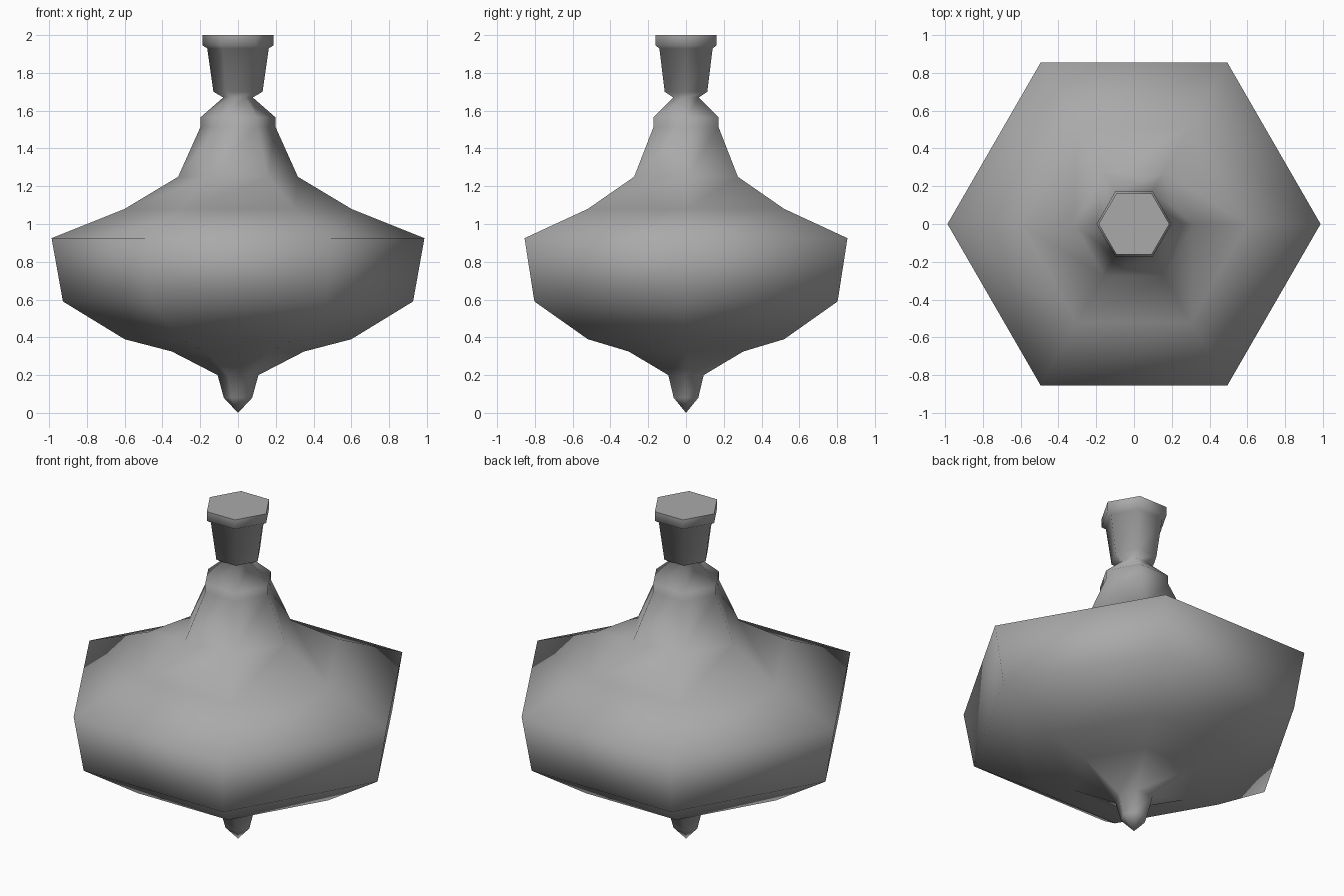
import bpy
import bmesh
from math import pi, sin, cos

SIDES = 6

cube = bpy.data.objects.get("Cube")
if cube:
    bpy.data.objects.remove(cube, do_unlink=True)


def make_material(name, color):
    mat = bpy.data.materials.new(name)
    mat.use_nodes = True
    mat.diffuse_color = color
    mat.node_tree.nodes["Principled BSDF"].inputs["Base Color"].default_value = color
    return mat


grey = make_material("plain_grey", (0.4, 0.4, 0.4, 1))


def lathe(name, profile, mat):
    """Turn (radius, height) points into a six-sided, smooth-shaded solid."""
    bm = bmesh.new()
    rings = []
    for r, z in profile:
        if r == 0:
            rings.append([bm.verts.new((0, 0, z))] * SIDES)
        else:
            rings.append([bm.verts.new((r * cos(2 * pi * i / SIDES),
                                        r * sin(2 * pi * i / SIDES), z))
                          for i in range(SIDES)])
    for low, high in zip(rings, rings[1:]):
        for i in range(SIDES):
            j = (i + 1) % SIDES
            corners = dict.fromkeys((low[i], low[j], high[j], high[i]))
            bm.faces.new(list(corners)).smooth = True
    # Flat cap with a crisp rim
    cap = bm.faces.new(rings[-1])
    for edge in cap.edges:
        edge.smooth = False
    bmesh.ops.recalc_face_normals(bm, faces=bm.faces)
    mesh = bpy.data.meshes.new(name)
    bm.to_mesh(mesh)
    bm.free()
    mesh.materials.append(mat)
    obj = bpy.data.objects.new(name, mesh)
    bpy.context.collection.objects.link(obj)
    return obj


# Pointed tip, wide body, tapering neck, then the gripped knob
tip = [(0, 0), (0.075, 0.08), (0.108, 0.2)]
body = [(0.35, 0.325), (0.6, 0.39), (0.927, 0.59), (0.987, 0.925), (0.6, 1.08)]
neck = [(0.317, 1.25), (0.198, 1.515), (0.198, 1.565), (0.078, 1.67)]
knob = [(0.13, 1.7), (0.163, 1.93), (0.187, 1.945), (0.187, 2)]
lathe("spinning_top", tip + body + neck + knob, grey)
